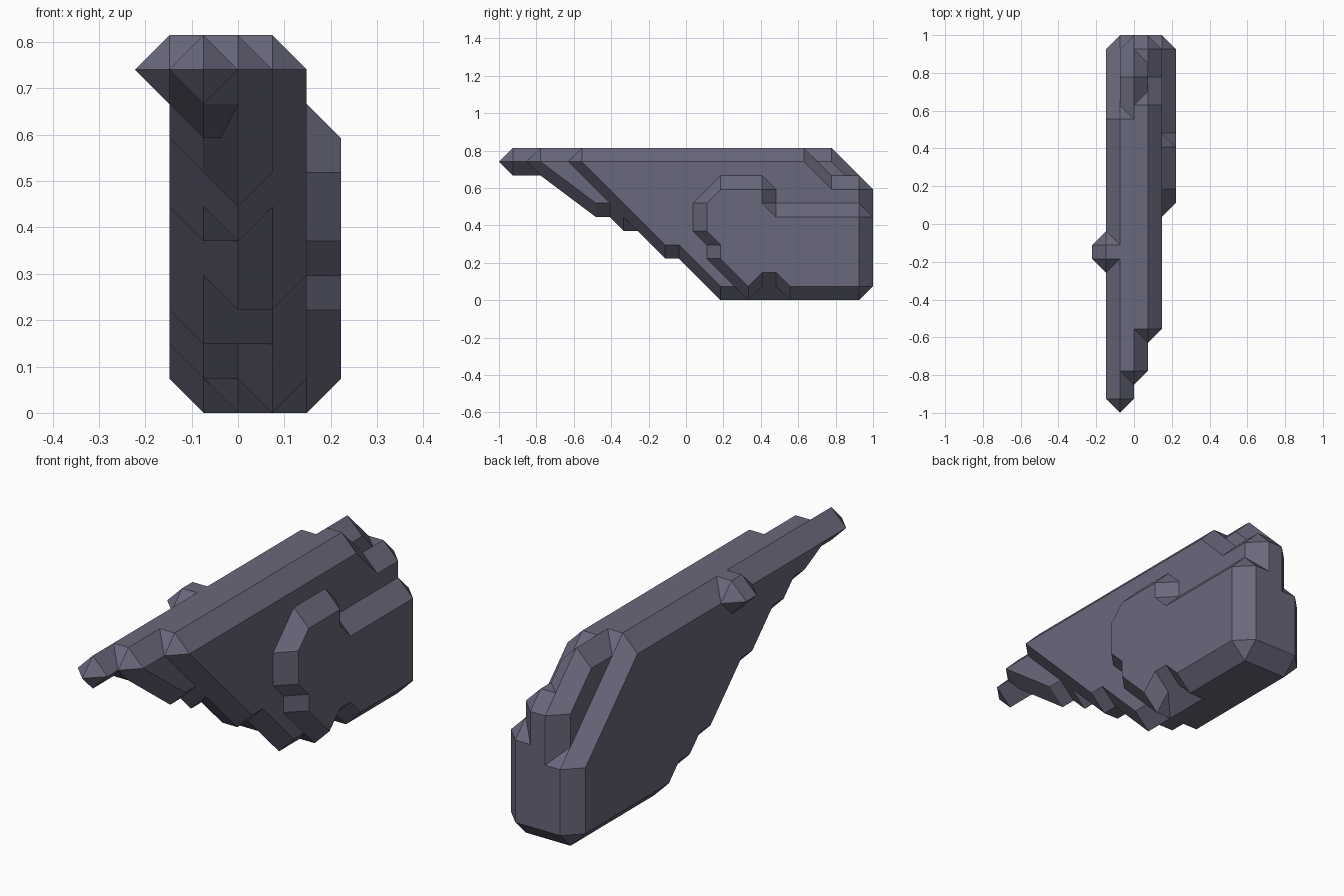
import bpy
import bmesh
from mathutils import Vector

cube = bpy.data.objects.get("Cube")
if cube:
    bpy.data.objects.remove(cube, do_unlink=True)

STEP = 2 / 27          # one facet step
HALF = 13.5            # half the length in steps
AXES = [Vector(a) * s for a in ((1, 0, 0), (0, 1, 0), (0, 0, 1)) for s in (1, -1)]

stone = bpy.data.materials.new("slate_grey")
stone.use_nodes = True
colour = (0.14, 0.138, 0.20, 1)
stone.diffuse_color = colour
stone.node_tree.nodes["Principled BSDF"].inputs["Base Color"].default_value = colour


def add_slab(bm, left, right, outline):
    """Convex slab between two x layers, bevelled by one step all round."""
    piece = bmesh.new()
    spots = {(x, y - HALF, z) for x in (left, right) for y, z in outline}
    corners = {tuple(Vector(p) + a) for p in spots for a in AXES}
    for c in sorted(corners):
        piece.verts.new(Vector(c) * STEP)
    hull = bmesh.ops.convex_hull(piece, input=piece.verts[:])
    spare = {v for v in hull["geom_interior"] + hull["geom_unused"]
             if isinstance(v, bmesh.types.BMVert)}
    bmesh.ops.delete(piece, geom=list(spare), context="VERTS")
    bmesh.ops.dissolve_limit(piece, angle_limit=0.01,
                             verts=piece.verts[:], edges=piece.edges[:])
    bmesh.ops.recalc_face_normals(piece, faces=piece.faces[:])
    temp = bpy.data.meshes.new("piece")
    piece.to_mesh(temp)
    piece.free()
    bm.from_mesh(temp)
    bpy.data.meshes.remove(temp)


def part(name, left, right, *outlines):
    bm = bmesh.new()
    for outline in outlines:
        add_slab(bm, left, right, outline)
    mesh = bpy.data.meshes.new(name)
    bm.to_mesh(mesh)
    bm.free()
    mesh.materials.append(stone)
    bpy.context.collection.objects.link(bpy.data.objects.new(name, mesh))


# Outlines are (y, z) in steps, y counted from the front tip.

# Right-hand half of the wedge, with a notch cut in its upper back corner
part("wedge_outer_layer", 0, 1,
     [(6, 10), (22, 10), (24, 8), (24, 4), (12, 4)],
     [(17, 8), (26, 8), (26, 1), (17, 1)],
     [(13, 4), (14, 3), (26, 3), (26, 4)])
part("wedge_outer_foot", 1, 1,
     [(13, 4), (16, 1), (26, 1), (26, 4)])

# Middle layer, longer at the front and at the sloping back
part("wedge_core_front", 0, 0,
     [(3, 10), (4, 10), (7, 7), (20, 7), (20, 10)],
     [(8, 7), (9, 6), (20, 6), (20, 7)],
     [(10, 6), (12, 4), (20, 4), (20, 6)])
part("wedge_core_back", 0, 0,
     [(20, 10), (24, 10), (26, 8), (26, 4), (20, 4)],
     [(15, 3), (17, 1), (26, 1), (26, 3)])

# Other half, with a stepped underside
part("wedge_inner_layer", -1, 0,
     [(3, 10), (21, 10), (22, 9), (5, 9), (4, 10)],
     [(6, 9), (7, 8), (23, 8), (22, 9)],
     [(8, 8), (10, 6), (25, 6), (23, 8)],
     [(11, 6), (14, 3), (26, 3), (26, 5), (25, 6)],
     [(15, 3), (16, 2), (26, 2), (26, 3)],
     [(17, 2), (18, 1), (26, 1), (26, 2)])

# Pointed tip and the small knob on the top edge
part("front_tip", -1, -1, [(1, 10), (4, 10)])
part("edge_knob", -2, -1, [(11, 10), (12, 10)])

# Raised plate on the side
part("raised_plate_head", 1, 2,
     [(15, 5), (15, 7), (16, 8), (19, 8), (19, 5)],
     [(15, 7), (19, 7), (20, 6), (20, 5), (15, 5)],
     [(15, 5), (16, 4), (20, 4), (20, 5)])
part("raised_plate_base", 1, 2,
     [(16, 4), (16, 6), (26, 6), (26, 2), (17, 2), (16, 3)],
     [(17, 2), (18, 1), (19, 2)],
     [(20, 2), (21, 1), (26, 1), (26, 2)])
